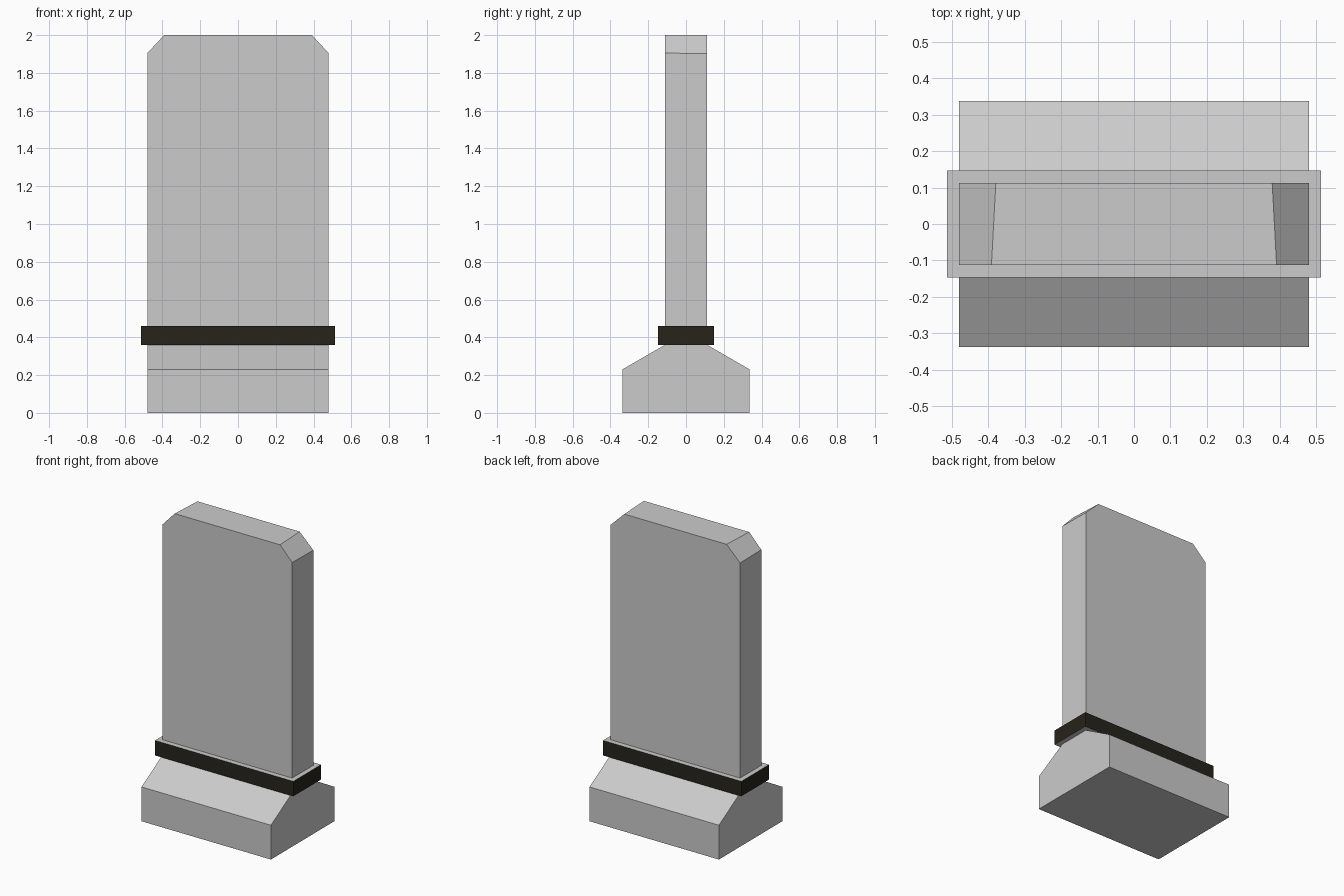
import bpy, bmesh

if "Cube" in bpy.data.objects:
    bpy.data.objects.remove(bpy.data.objects["Cube"])


def loft(name, rings, closed_ends=True, drop_z=None):
    """Skin a series of equal-length point rings; optionally drop hidden faces at one height."""
    bm = bmesh.new()
    loops = [[bm.verts.new(p) for p in ring] for ring in rings]
    for a, b in zip(loops, loops[1:]):
        n = len(a)
        for i in range(n):
            j = (i + 1) % n
            bm.faces.new((a[i], a[j], b[j], b[i]))
    if closed_ends:
        bm.faces.new(loops[0][::-1])
        bm.faces.new(loops[-1])
    bmesh.ops.recalc_face_normals(bm, faces=bm.faces[:])
    if drop_z is not None:
        hidden = [f for f in bm.faces if all(abs(v.co.z - drop_z) < 1e-5 for v in f.verts)]
        bmesh.ops.delete(bm, geom=hidden, context='FACES_ONLY')
    mesh = bpy.data.meshes.new(name)
    bm.to_mesh(mesh)
    bm.free()
    obj = bpy.data.objects.new(name, mesh)
    bpy.context.collection.objects.link(obj)
    return obj


def rect(x, y, z):
    return [(-x, -y, z), (x, -y, z), (x, y, z), (-x, y, z)]


HALF_W, HALF_T = 0.48, 0.112
SEAM = 0.36

# Sloped foot: side profile swept across the width
foot = [(-0.337, 0), (0.337, 0), (0.337, 0.23), (HALF_T, SEAM), (-HALF_T, SEAM), (-0.337, 0.23)]
loft("foot", [[(x, y, z) for y, z in foot] for x in (-HALF_W, HALF_W)], drop_z=SEAM)


# Upright slab: clipped top corners, slightly wider clip at the back
def slab_outline(y, top_x, shoulder_z):
    half = [(HALF_W, SEAM), (HALF_W, shoulder_z), (top_x, 2.0)]
    return [(x, y, z) for x, z in half] + [(-x, y, z) for x, z in reversed(half)]


loft("slab", [slab_outline(-HALF_T, 0.391, 1.905), slab_outline(HALF_T, 0.379, 1.902)], drop_z=SEAM)

# Band around the slab: grey ledges, dark sides
band = loft("band", [rect(HALF_W, HALF_T, SEAM), rect(0.513, 0.147, SEAM),
                     rect(0.513, 0.147, 0.46), rect(HALF_W, HALF_T, 0.46)], closed_ends=False)
grey = bpy.data.materials.new("ledge_grey")
grey.diffuse_color = (0.8, 0.8, 0.8, 1)
grey.use_nodes = True
grey.node_tree.nodes["Principled BSDF"].inputs["Base Color"].default_value = grey.diffuse_color
dark = bpy.data.materials.new("band_dark")
dark.diffuse_color = (0.02, 0.017, 0.011, 1)
dark.use_nodes = True
dark.node_tree.nodes["Principled BSDF"].inputs["Base Color"].default_value = dark.diffuse_color
band.data.materials.append(grey)
band.data.materials.append(dark)
for face in band.data.polygons:
    face.material_index = 1 if abs(face.normal.z) < 0.5 else 0
